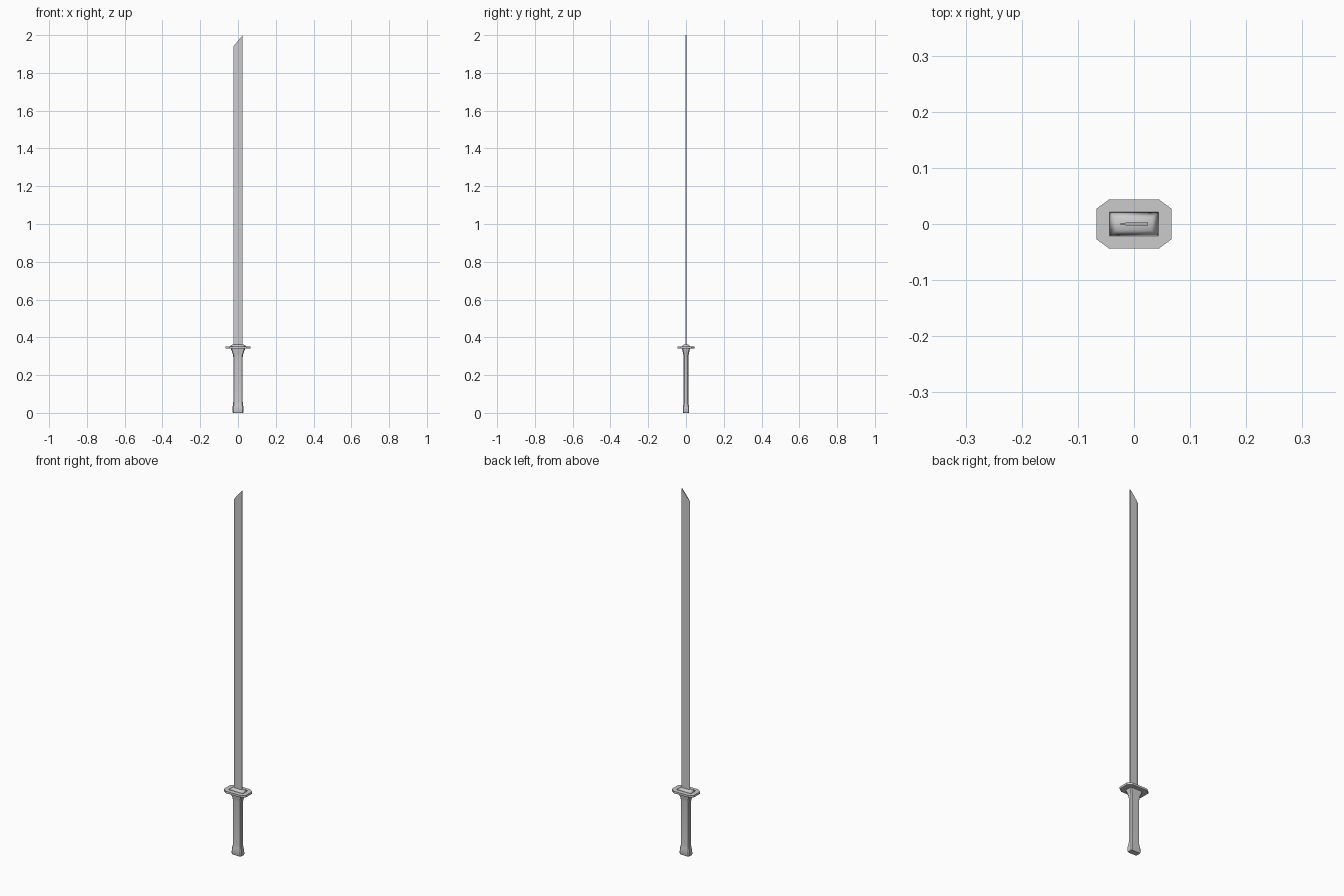
import bpy, bmesh

if "Cube" in bpy.data.objects:
    bpy.data.objects.remove(bpy.data.objects["Cube"])


def loft(name, rings, smooth=False):
    """Skin a stack of equal-length rings and cap both ends."""
    bm = bmesh.new()
    loops = [[bm.verts.new(p) for p in ring] for ring in rings]
    n = len(loops[0])
    for a, b in zip(loops, loops[1:]):
        for i in range(n):
            j = (i + 1) % n
            bm.faces.new((a[i], a[j], b[j], b[i]))
    bm.faces.new(loops[0][::-1])
    bm.faces.new(loops[-1])
    bmesh.ops.recalc_face_normals(bm, faces=bm.faces)
    mesh = bpy.data.meshes.new(name)
    bm.to_mesh(mesh)
    bm.free()
    obj = bpy.data.objects.new(name, mesh)
    bpy.context.collection.objects.link(obj)
    if smooth:
        for p in mesh.polygons:
            p.use_smooth = True
    return obj


def octagon(x, y, cx, cy, z):
    """Rectangle of half size x, y with corners cut by cx, cy."""
    return [(x, -y + cy, z), (x, y - cy, z), (x - cx, y, z), (-x + cx, y, z),
            (-x, y - cy, z), (-x, -y + cy, z), (-x + cx, -y, z), (x - cx, -y, z)]


def rectangle(x, y, z):
    return [(x, -y, z), (x, y, z), (-x, y, z), (-x, -y, z)]


# Blade: flat back, bevelled cutting edge on -x, slanted tip
section = [(0.025, -0.003), (0.025, 0.003), (-0.011, 0.003),
           (-0.025, 0.0005), (-0.025, -0.0005), (-0.011, -0.003)]
loft("blade", [[(x, y, 0.345) for x, y in section],
               [(x, y, 1.97 + 1.2 * x) for x, y in section]])

# Guard plate
loft("guard", [octagon(0.067, 0.044, 0.023, 0.017, z) for z in (0.341, 0.352)])

# Sloped collar over the guard
loft("collar", [rectangle(0.045, 0.022, 0.351),
                rectangle(0.031, 0.011, 0.362)], smooth=True)

# Grip flaring into the guard, with the pommel swelling at the bottom
grip = [(0.027, 0.015, 0.0), (0.030, 0.017, 0.006), (0.029, 0.017, 0.030),
        (0.026, 0.0145, 0.043), (0.025, 0.013, 0.06), (0.025, 0.013, 0.295),
        (0.028, 0.015, 0.312), (0.036, 0.020, 0.335), (0.037, 0.021, 0.342)]
handle = loft("handle", [octagon(x, y, 0.005, 0.005, z) for x, y, z in grip])
bpy.context.view_layer.objects.active = handle
handle.select_set(True)
bpy.ops.object.shade_smooth_by_angle()
